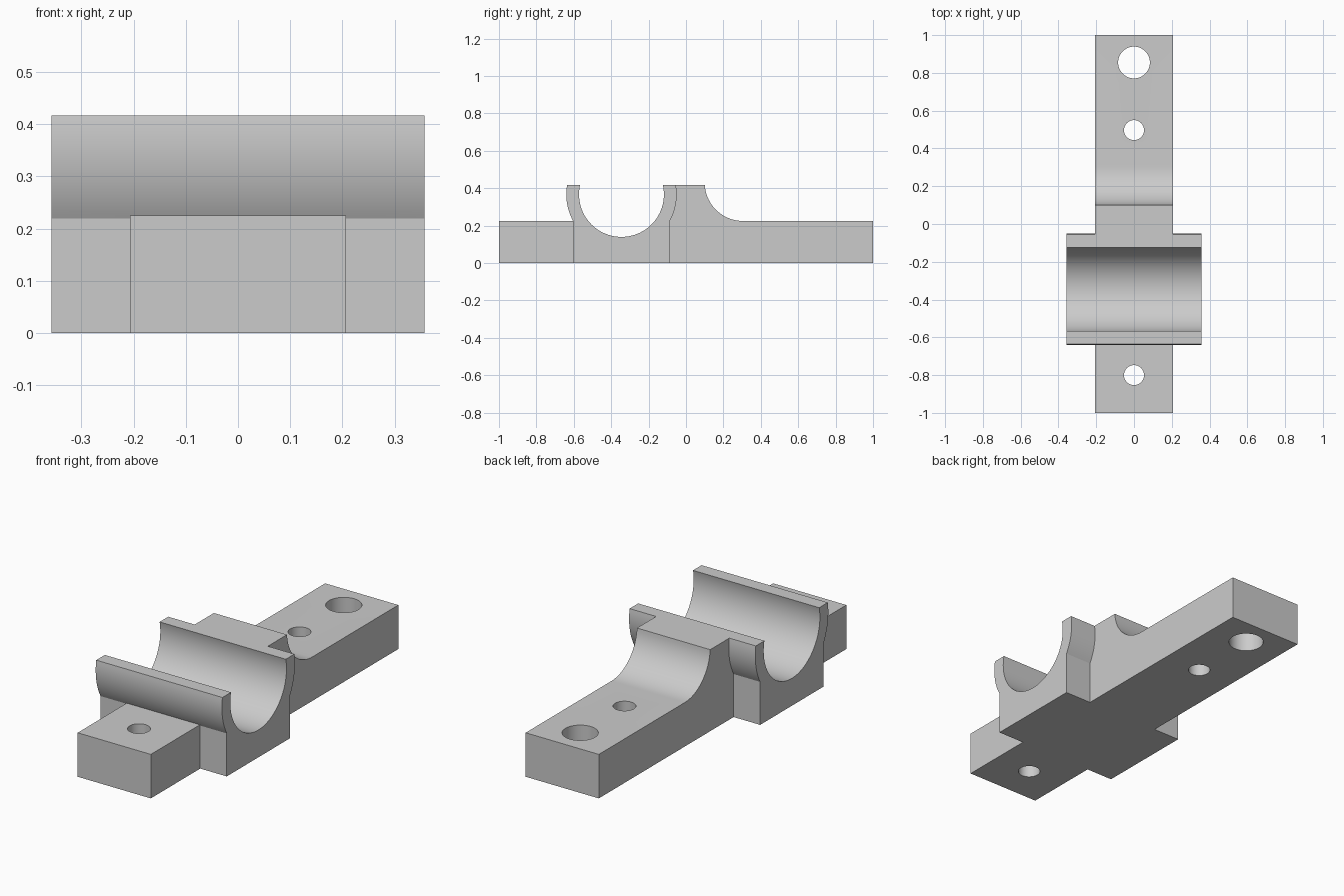
import bpy, bmesh, math
from mathutils import Matrix

cube = bpy.data.objects.get("Cube")
if cube:
    bpy.data.objects.remove(cube, do_unlink=True)

BAR_HALF, CRADLE_HALF = 0.207, 0.357
DECK, TOP = 0.225, 0.417
BORE_Y, BORE_Z, BORE_R, WALL_R = -0.345, 0.367, 0.227, 0.295

grey = bpy.data.materials.new("plain grey")
grey.use_nodes = True
colour = (0.6, 0.6, 0.6, 1)
grey.diffuse_color = colour
grey.node_tree.nodes["Principled BSDF"].inputs["Base Color"].default_value = colour


def finish(name, bm):
    bmesh.ops.recalc_face_normals(bm, faces=bm.faces)
    mesh = bpy.data.meshes.new(name)
    bm.to_mesh(mesh)
    bm.free()
    mesh.materials.append(grey)
    obj = bpy.data.objects.new(name, mesh)
    bpy.context.collection.objects.link(obj)
    return obj


def extrude_profile(name, points, half):
    """Side profile of (y, z) points extruded across x."""
    bm = bmesh.new()
    face = bm.faces.new([bm.verts.new((-half, y, z)) for y, z in points])
    new = bmesh.ops.extrude_face_region(bm, geom=[face])["geom"]
    verts = [v for v in new if isinstance(v, bmesh.types.BMVert)]
    bmesh.ops.translate(bm, verts=verts, vec=(2 * half, 0, 0))
    return finish(name, bm)


def cylinder(name, radius, location, axis, sides):
    bm = bmesh.new()
    turn = Matrix.Rotation(math.pi / 2, 4, "Y") if axis == "X" else Matrix()
    bmesh.ops.create_cone(bm, cap_ends=True, segments=sides, radius1=radius,
                          radius2=radius, depth=2,
                          matrix=Matrix.Translation(location) @ turn)
    return finish(name, bm)


def arc(cy, cz, r, start, end, steps):
    angles = [start + (end - start) * i / steps for i in range(steps + 1)]
    return [(cy + r * math.cos(a), cz + r * math.sin(a)) for a in angles]


def combine(target, other, operation):
    mod = target.modifiers.new(other.name, "BOOLEAN")
    mod.operation, mod.object, mod.solver = operation, other, "EXACT"
    bpy.context.view_layer.objects.active = target
    bpy.ops.object.modifier_apply(modifier=mod.name)
    bpy.data.objects.remove(other, do_unlink=True)


# Mounting bar with a concave shoulder
fillet_r = 0.205
fillet_z = DECK + fillet_r
shoulder = arc(0.305, fillet_z, fillet_r, -math.pi / 2,
               -math.pi + math.asin((fillet_z - TOP) / fillet_r), 20)
bracket = extrude_profile("clamp_bracket", [(-1, 0), (1, 0), (1, DECK)] + shoulder
                          + [(BORE_Y, TOP), (BORE_Y, DECK), (-1, DECK)], BAR_HALF)

# Wide cradle with curved outer walls above a straight foot
low = math.asin((0.22 - BORE_Z) / WALL_R)
high = math.asin((TOP - BORE_Z) / WALL_R)
back_wall = arc(BORE_Y, BORE_Z, WALL_R, low, high, 12)
front_wall = [(2 * BORE_Y - y, z) for y, z in reversed(back_wall)]
foot = back_wall[0][0]
cradle = extrude_profile("cradle", [(2 * BORE_Y - foot, 0), (foot, 0)]
                         + back_wall + front_wall, CRADLE_HALF)
combine(bracket, cradle, "UNION")

# Open bearing channel and vertical bolt holes
combine(bracket, cylinder("channel", BORE_R, (0, BORE_Y, BORE_Z), "X", 96), "DIFFERENCE")
for y, r in ((0.855, 0.084), (0.497, 0.053), (-0.8, 0.053)):
    combine(bracket, cylinder("bolt_hole", r, (0, y, 0), "Z", 48), "DIFFERENCE")

bpy.ops.object.select_all(action="DESELECT")
bracket.select_set(True)
bpy.context.view_layer.objects.active = bracket
bpy.ops.object.shade_smooth_by_angle(angle=math.radians(25))
